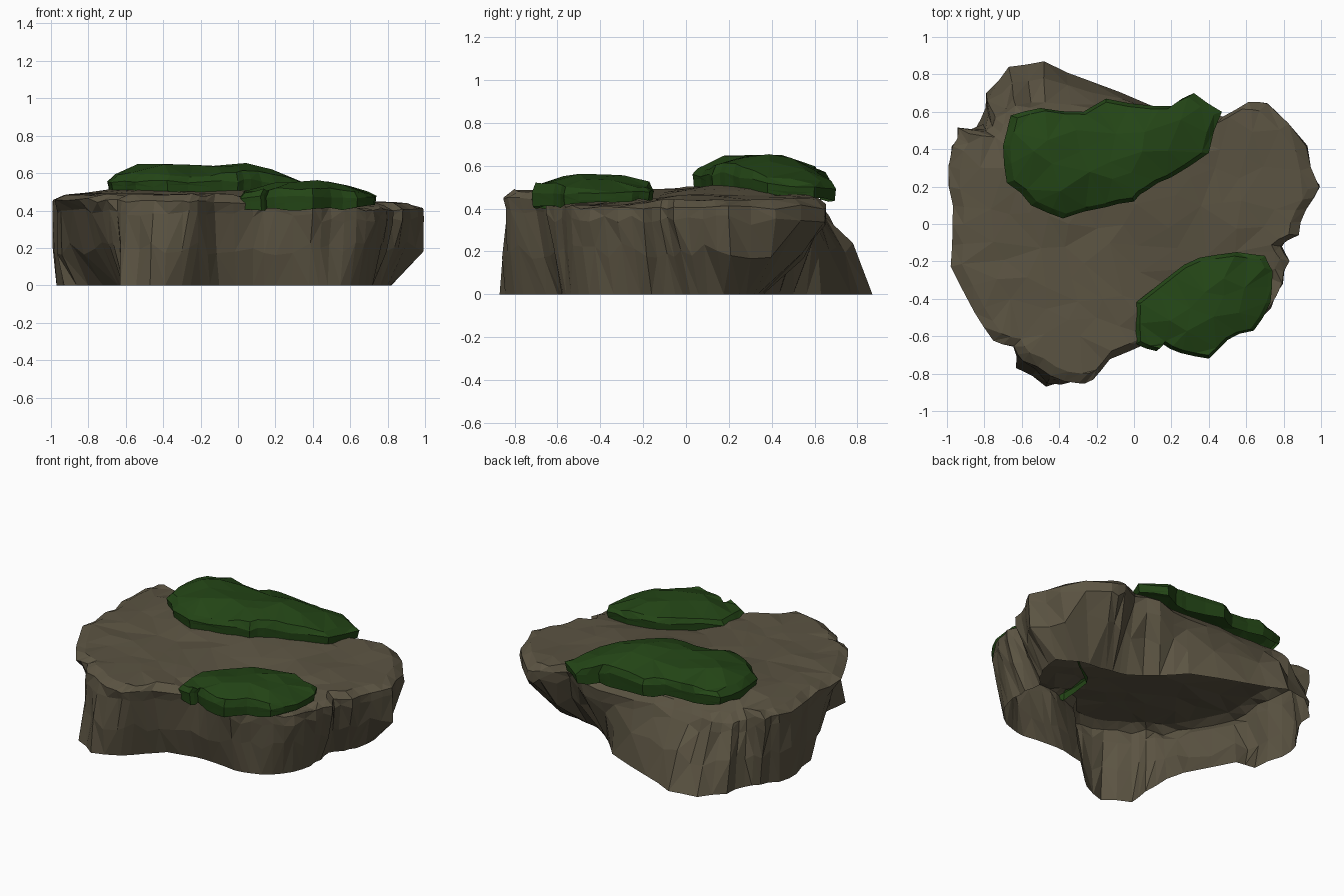
import bpy, bmesh, random
from mathutils import Vector
from mathutils.geometry import delaunay_2d_cdt

if "Cube" in bpy.data.objects:
    bpy.data.objects.remove(bpy.data.objects["Cube"])

random.seed(7)


def material(name, rgb):
    m = bpy.data.materials.new(name)
    m.diffuse_color = (*rgb, 1)
    m.use_nodes = True
    m.node_tree.nodes["Principled BSDF"].inputs["Base Color"].default_value = m.diffuse_color
    return m


def jit(a):
    return random.uniform(-a, a)


def clamp(v):
    return max(0.0, min(1.0, v))


def loft(name, rings, height, count, gap, mat):
    """Skin closed rings from bottom to top, then close with a faceted cap of random points."""
    bm = bmesh.new()
    vr = [[bm.verts.new(p) for p in r] for r in rings]
    n = len(vr[0])
    for a, b in zip(vr, vr[1:]):
        for i in range(n):
            j = (i + 1) % n
            if random.random() < 0.5:
                bm.faces.new((a[i], a[j], b[j]))
                bm.faces.new((a[i], b[j], b[i]))
            else:
                bm.faces.new((a[i], a[j], b[i]))
                bm.faces.new((a[j], b[j], b[i]))
    # Cap: scattered points inside the last ring, triangulated
    pts = [Vector((p[0], p[1])) for p in rings[-1]]
    for _ in range(count):
        q = Vector((random.uniform(min(p.x for p in pts), max(p.x for p in pts)),
                    random.uniform(min(p.y for p in pts), max(p.y for p in pts))))
        if all((q - p).length > gap for p in pts):
            pts.append(q)
    co, _, faces, orig, _, _ = delaunay_2d_cdt(pts, [], [list(range(n))], 1, 1e-5)
    top = []
    for c, o in zip(co, orig):
        k = o[0] if o else n
        top.append(vr[-1][k] if k < n else bm.verts.new((c.x, c.y, height(c.x, c.y))))
    for f in faces:
        try:
            bm.faces.new([top[i] for i in f])
        except ValueError:
            pass
    bmesh.ops.delete(bm, geom=[v for v in bm.verts if not v.link_faces], context='VERTS')
    me = bpy.data.meshes.new(name)
    bm.to_mesh(me)
    bm.free()
    me.materials.append(mat)
    ob = bpy.data.objects.new(name, me)
    bpy.context.collection.objects.link(ob)


rock_mat = material("rock", (0.105, 0.088, 0.055))
moss_mat = material("moss", (0.017, 0.06, 0.008))

# Cliff outline, counter-clockwise from the left: rim x, rim y, foot x, foot y
cliff = [
    (-1.0, .2, -.97, .23), (-.98, 0, -.93, .02), (-.99, -.23, -.8, 0),
    (-.86, -.48, -.64, -.3), (-.76, -.63, -.61, -.42), (-.65, -.66, -.61, -.62),
    (-.6, -.74, -.63, -.77), (-.45, -.82, -.47, -.87), (-.3, -.86, -.3, -.8),
    (-.22, -.84, -.2, -.7), (-.13, -.73, -.1, -.6), (.08, -.64, .08, -.56),
    (.2, -.64, .2, -.56), (.4, -.66, .38, -.58), (.5, -.58, .48, -.56),
    (.64, -.54, .6, -.5), (.73, -.45, .68, -.4), (.8, -.32, .72, -.27),
    (.84, -.2, .72, -.16), (.79, -.12, .7, -.05), (.89, -.06, .76, .02),
    (.93, .08, .8, .1), (1.0, .2, .82, .25), (.93, .42, .7, .32),
    (.72, .65, .55, .34), (.62, .66, .47, .36), (.48, .58, .38, .38),
    (.33, .64, .22, .5), (.1, .62, .1, .63), (-.2, .62, -.25, .77),
    (-.48, .62, -.48, .87), (-.64, .64, -.67, .84), (-.75, .57, -.79, .7),
    (-.8, .5, -.82, .56), (-.95, .52, -.88, .48), (-.98, .42, -.95, .38)]


def rear_drop(x, y):
    return clamp((y - 0.4) / 0.12) * clamp((0.4 - x) / 0.2) * clamp((x + 0.88) / 0.12)


def rock_height(x, y):
    mound = 0.035 * clamp(1.3 - abs(y - 0.3) / 0.3) * clamp((0.5 - x) / 0.3) * clamp((x + 0.85) / 0.25)
    dip = 0.04 * clamp((x + 0.05) / 0.2) * clamp((-0.1 - y) / 0.2)
    return 0.485 - 0.055 * max(x, 0) + mound - dip - 0.05 * rear_drop(x, y) + jit(0.008)


# Rock: hollow open shell with creased walls and an uneven top
foot, mid, shoulder, rim, lip = [], [], [], [], []
n = len(cliff)
for i in range(n):
    for f in (0, 0.5):
        a, b = cliff[i], cliff[(i + 1) % n]
        x, y, u, v = (p + (q - p) * f for p, q in zip(a, b))
        if f:                                   # in-between creases
            k = 1 + jit(0.014)
            x, y, u, v = x * k, y * k, u * k, v * k
        right = clamp((x - 0.3) / 0.4)
        back = clamp((y + 0.05) / 0.2)
        rear = clamp((y - 0.3) / 0.2) * (1 - right)
        w = 0.55 + 0.33 * right * back * (1 - 0.6 * clamp((y - 0.25) / 0.2)) - 0.17 * rear
        z = 0.455 - 0.05 * clamp((x + 0.1) / 0.8) - 0.05 * rear_drop(x, y)
        k = 1 + jit(0.015)
        foot.append(Vector((u, v, 0)))
        mid.append(Vector(((u + (x - u) * w) * k, (v + (y - v) * w) * k, 0.2 + jit(0.04))))
        k = 0.992 + jit(0.012)
        w = 0.85 + 0.15 * right
        shoulder.append(Vector(((u + (x - u) * w) * k, (v + (y - v) * w) * k, z - 0.06 + jit(0.025))))
        rim.append(Vector((x * 0.99, y * 0.99, z + jit(0.012))))
        lip.append(Vector((x * 0.93, y * 0.93, rock_height(x * 0.93, y * 0.93))))

loft("cliff_rock", [foot, mid, shoulder, rim, lip], rock_height, 500, 0.1, rock_mat)


def moss(name, outline, base, crest):
    """Lumpy pad: steep lip, then a gently domed top."""
    pts = []
    for i, p in enumerate(outline):
        q = outline[(i + 1) % len(outline)]
        pts += [p, ((p[0] + q[0]) / 2 + jit(0.008), (p[1] + q[1]) / 2 + jit(0.008))]
    cx = sum(p[0] for p in pts) / len(pts)
    cy = sum(p[1] for p in pts) / len(pts)
    rings = []
    for s, h in ((0.98, -0.15), (0.99, 0.15), (1.0, 0.4), (0.93, 0.72)):
        ring = []
        for px, py in pts:
            x, y = cx + (px - cx) * s, cy + (py - cy) * s
            lo, hi = base(x, y), crest(x, y)
            ring.append((x, y, lo + (hi - lo) * h + jit(0.009)))
        rings.append(ring)
    loft(name, rings, lambda x, y: crest(x, y) + jit(0.008), 150, 0.09, moss_mat)


# Large moss pad at the back
moss("back_moss",
     [(-.7, .42), (-.68, .22), (-.55, .1), (-.38, .03), (-.15, .09), (0, .12), (.07, .18),
      (.2, .25), (.4, .38), (.47, .6), (.32, .7), (.2, .63), (.12, .63), (-.15, .67),
      (-.27, .6), (-.5, .62), (-.66, .58)],
     lambda x, y: 0.515 - 0.06 * clamp((y - 0.05) / 0.6) * clamp((x + 0.6) / 0.8),
     lambda x, y: 0.638 - 0.07 * clamp((x - 0.12) / 0.3) - 0.02 * clamp((-x - 0.5) / 0.2)
     - 0.12 * max(0, y - 0.38) - 0.18 * max(0, 0.2 - y)
     + 0.015 * clamp(1 - abs(x - 0.05) / 0.12) + 0.018 * clamp(1 - abs(x + 0.48) / 0.15))

# Smaller moss pad hanging over the front edge
moss("front_moss",
     [(.01, -.42), (.01, -.64), (.12, -.68), (.15, -.64), (.25, -.69), (.4, -.72), (.5, -.62),
      (.64, -.57), (.73, -.42), (.74, -.25), (.7, -.17), (.55, -.15), (.35, -.18), (.2, -.27)],
     lambda x, y: 0.425 + 0.025 * clamp((y + 0.6) / 0.4),
     lambda x, y: 0.555 - 0.05 * clamp((x - 0.5) / 0.23) - 0.035 * clamp((0.2 - x) / 0.2))
